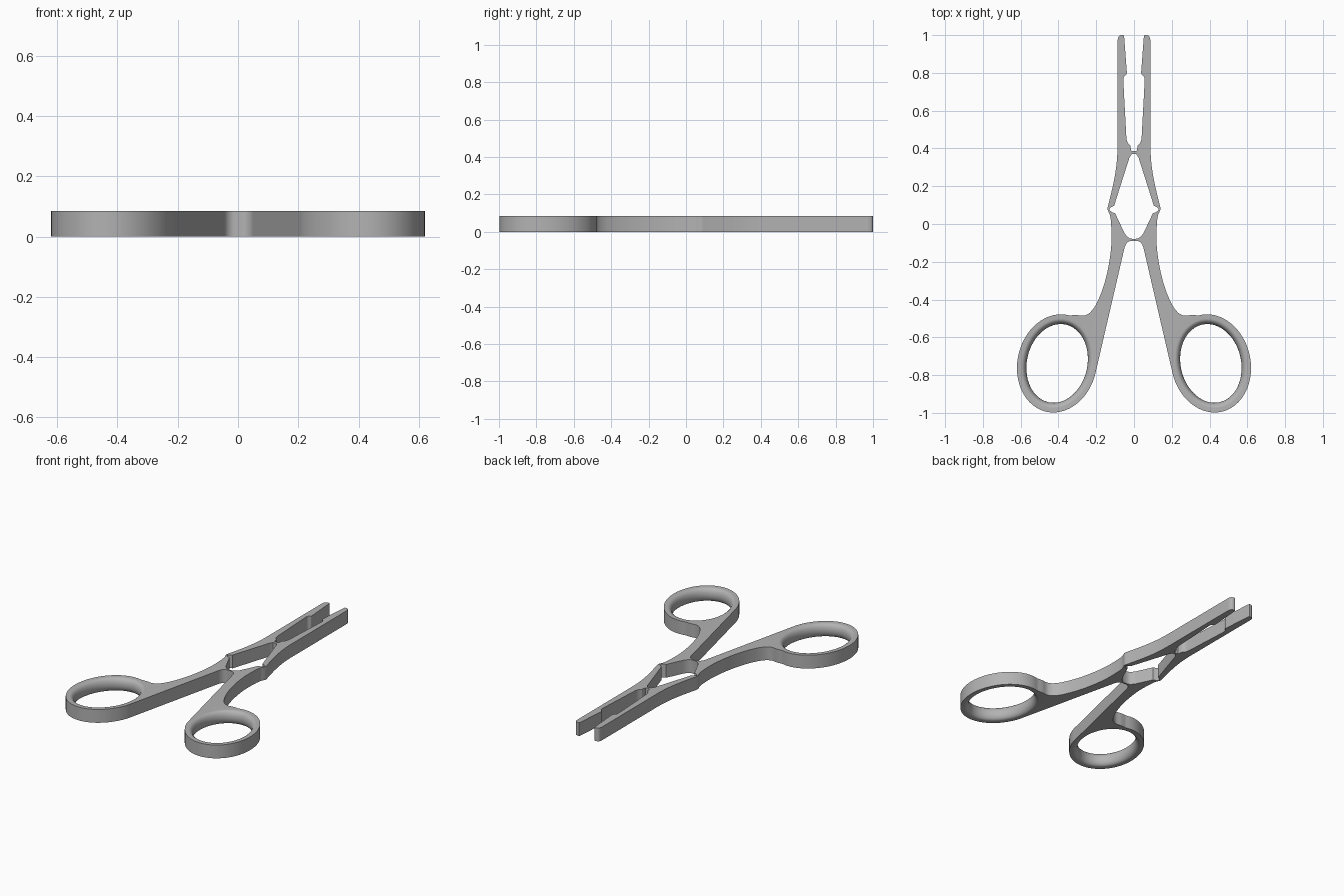
import bpy, bmesh
from math import sin, cos, pi, radians, sqrt
from mathutils import Vector
from mathutils.geometry import interpolate_bezier

cube = bpy.data.objects.get("Cube")
if cube:
    bpy.data.objects.remove(cube, do_unlink=True)

HEIGHT = 0.085
RING_CENTRE = Vector((0.407, -0.738))
TILT = 0.22

steel = bpy.data.materials.new("brushed_grey_steel")
steel.use_nodes = True
steel.diffuse_color = (0.45, 0.45, 0.45, 1)
steel.node_tree.nodes["Principled BSDF"].inputs["Base Color"].default_value = (0.45, 0.45, 0.45, 1)


def smooth_path(points, steps=5):
    """Smooth curve through the given points."""
    p = [Vector(q) for q in points]
    result = [p[0]]
    for i in range(len(p) - 1):
        a, b = p[i], p[i + 1]
        reach = (b - a).length / 3
        before, after = p[max(i - 1, 0)], p[min(i + 2, len(p) - 1)]
        ha = a + (b - before).normalized() * reach
        hb = b - (after - a).normalized() * reach
        result += [q.to_2d() for q in interpolate_bezier(a, ha, hb, b, steps)][1:]
    return result


def ring_point(width, length, angle):
    """Point on the tilted finger ring ellipse."""
    u, v = Vector((cos(TILT), sin(TILT))), Vector((-sin(TILT), cos(TILT)))
    return RING_CENTRE + u * width * cos(angle) + v * length * sin(angle)


def straight(*points):
    return [Vector(q) for q in points]


# Outline of one half, from the jaw bridge round to the pivot opening
outline = straight((0, 0.385), (0.015, 0.388), (0.019, 0.415), (0.033, 0.43))
outline += smooth_path([(0.04, 0.45), (0.048, 0.6), (0.056, 0.76), (0.053, 0.78), (0.04, 0.792), (0.038, 0.805)], 4)
outline += straight((0.052, 0.99))
outline += smooth_path([(0.055, 1.0), (0.068, 1.0), (0.082, 0.992), (0.087, 0.97)], 4)
outline += smooth_path([(0.087, 0.4), (0.092, 0.32), (0.108, 0.22), (0.134, 0.11)])
outline += smooth_path([(0.138, 0.095), (0.14, 0.08), (0.135, 0.065), (0.127, 0.045), (0.121, 0),
                        (0.12, -0.11), (0.136, -0.23), (0.163, -0.335), (0.198, -0.42),
                        (0.232, -0.468), (0.265, -0.485), (0.305, -0.482),
                        ring_point(0.21, 0.262, radians(92))])
outline += [ring_point(0.21, 0.262, radians(88 - 263 * i / 56)) for i in range(57)]
outline += smooth_path([(0.05, -0.125), (0.04, -0.103), (0.022, -0.09), (0, -0.089)], 4)
outline += smooth_path([(0, -0.079), (0.022, -0.076), (0.04, -0.062), (0.052, -0.045)], 4)
outline += straight((0.1, 0.057), (0.115, 0.062), (0.131, 0.073), (0.131, 0.081), (0.118, 0.091),
                    (0.105, 0.097), (0.024, 0.352), (0.012, 0.37), (0, 0.372))

bm = bmesh.new()


def make_loop(points, z):
    return [bm.verts.new((p.x, p.y, z)) for p in points]


def join_loops(low, high):
    """Wall between two loops, left open on the mirror plane."""
    for i in range(len(low)):
        j = (i + 1) % len(low)
        if max(low[i].co.x, low[j].co.x) > 1e-5:
            bm.faces.new((low[i], low[j], high[j], high[i]))


# Outer wall
bottom, top = make_loop(outline, 0), make_loop(outline, HEIGHT)
join_loops(bottom, top)

# Rounded inside of the finger ring
rows = []
for k in range(11):
    a = -pi / 2 + pi * k / 10
    grow = 0.028 * (1 - cos(a))
    rows.append(make_loop([ring_point(0.16 + grow, 0.2105 + grow, 2 * pi * i / 64) for i in range(64)],
                          HEIGHT / 2 * (1 + sin(a))))
for low, high in zip(rows, rows[1:]):
    join_loops(low, high)

# Flat top and bottom with the ring hole left open
for border, hole in ((bottom, rows[0]), (top, rows[-1])):
    edges = []
    for loop in (border, hole):
        for i, v in enumerate(loop):
            w = loop[(i + 1) % len(loop)]
            edges.append(bm.edges.get((v, w)) or bm.edges.new((v, w)))
    bmesh.ops.triangle_fill(bm, edges=edges, use_beauty=True)
bmesh.ops.recalc_face_normals(bm, faces=bm.faces)

mesh = bpy.data.meshes.new("clamp_body")
bm.to_mesh(mesh)
bm.free()
mesh.materials.append(steel)
body = bpy.data.objects.new("clamp_body", mesh)
bpy.context.collection.objects.link(body)

for obj in bpy.context.selected_objects:
    obj.select_set(False)
bpy.context.view_layer.objects.active = body
body.select_set(True)
bpy.ops.object.shade_smooth_by_angle(angle=radians(32))

# Second half, and clean shading on the flat faces
mirror = body.modifiers.new("other_half", 'MIRROR')
mirror.merge_threshold = 0.0005
normals = body.modifiers.new("flat_face_shading", 'WEIGHTED_NORMAL')
normals.keep_sharp = True
